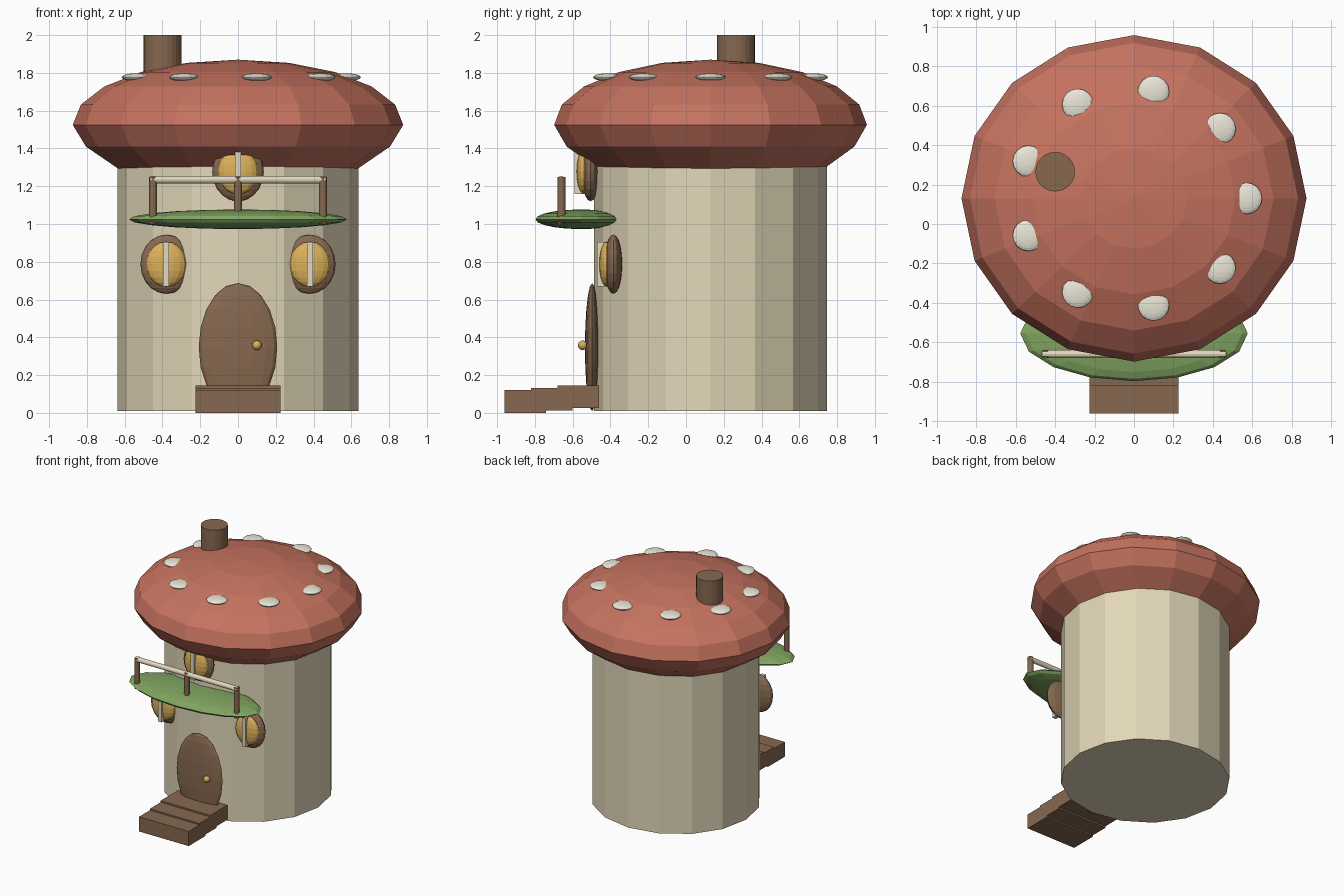
import bpy, math

if "Cube" in bpy.data.objects:
    bpy.data.objects.remove(bpy.data.objects["Cube"])


def material(name, r, g, b):
    m = bpy.data.materials.new(name)
    m.diffuse_color = (r, g, b, 1)
    m.use_nodes = True
    m.node_tree.nodes["Principled BSDF"].inputs["Base Color"].default_value = m.diffuse_color
    return m


CREAM = material("cream", 0.76, 0.68, 0.48)
RED = material("red", 0.56, 0.17, 0.115)
WHITE = material("white", 0.82, 0.79, 0.68)
BROWN = material("brown", 0.24, 0.14, 0.08)
GREEN = material("green", 0.22, 0.38, 0.12)
GOLD = material("gold", 0.72, 0.44, 0.10)
PALE = material("pale", 0.78, 0.70, 0.52)


def finish(name, mat, scale=(1, 1, 1)):
    ob = bpy.context.object
    ob.name = name
    ob.scale = scale
    ob.data.materials.append(mat)
    return ob


def ball(name, loc, radii, mat, segs=16, rings=10):
    bpy.ops.mesh.primitive_uv_sphere_add(segments=segs, ring_count=rings, radius=1, location=loc)
    return finish(name, mat, radii)


def box(name, lo, hi, mat):
    bpy.ops.mesh.primitive_cube_add(size=1, location=[(a + b) / 2 for a, b in zip(lo, hi)])
    return finish(name, mat, [b - a for a, b in zip(lo, hi)])


def post(name, x, y, z0, z1, r, mat, sides=16, ry=None):
    bpy.ops.mesh.primitive_cylinder_add(vertices=sides, radius=1, depth=1, location=(x, y, (z0 + z1) / 2))
    return finish(name, mat, (r, ry or r, z1 - z0))


def lathe(name, profile, mat, loc, scale, sides=16):
    n = len(profile)
    verts, faces = [], []
    for k in range(sides):
        a = 2 * math.pi * k / sides
        verts += [(r * math.cos(a), r * math.sin(a), z) for r, z in profile]
        b, c = k * n, (k + 1) % sides * n
        faces += [(b + i, c + i, c + i + 1, b + i + 1) for i in range(n - 1)]
    top = len(verts)
    verts.append((0, 0, 1.87))
    faces += [(k * n + n - 1, (k + 1) % sides * n + n - 1, top) for k in range(sides)]
    faces.append([k * n for k in reversed(range(sides))])
    me = bpy.data.meshes.new(name)
    me.from_pydata(verts, [], faces)
    ob = bpy.data.objects.new(name, me)
    bpy.context.collection.objects.link(ob)
    ob.location, ob.scale = loc, scale
    me.materials.append(mat)
    return ob


CY = 0.13  # house axis

# Stem and cap
post("stem_wall", 0, CY, 0.01, 1.31, 0.637, CREAM, 16, 0.617)
lathe("mushroom_cap",
      [(0.72, 1.29), (0.92, 1.41), (1, 1.525), (0.951, 1.632), (0.809, 1.728),
       (0.588, 1.804), (0.309, 1.853)], RED, (0, CY, 0), (0.875, 0.828, 1))

# Ring of cap spots
for i in range(9):
    a = math.radians(40 * i)
    ball(f"cap_spot_{i + 1}", (0.57 * math.cos(a), CY + 0.55 * math.sin(a), 1.777),
         (0.08, 0.08, 0.021), WHITE)

# Chimney
post("chimney", -0.4, 0.265, 1.6, 2.0, 0.1, BROWN, 24)

# Door and knob
ball("door", (0, -0.497, 0.348), (0.208, 0.038, 0.338), BROWN)
ball("door_knob", (0.1, -0.547, 0.358), (0.025, 0.025, 0.025), GOLD)

# Three overlapping steps
for i, (y0, z0) in enumerate([(-0.96, 0), (-0.82, 0.012), (-0.68, 0.025)]):
    box(f"step_{i + 1}", (-0.225, y0, z0), (0.225, y0 + 0.22, z0 + 0.12), BROWN)

# Windows: frame, glowing pane, upright bar
for name, x, y, z in [("left", -0.38, -0.385, 0.787), ("right", 0.38, -0.385, 0.787),
                      ("upper", 0, -0.505, 1.277)]:
    ball(f"{name}_window_frame", (x, y, z), (0.137, 0.048, 0.157), BROWN)
    ball(f"{name}_window_pane", (x, y - 0.035, z), (0.105, 0.04, 0.12), GOLD)
    box(f"{name}_window_bar", (x - 0.016, y - 0.085, z - 0.118),
        (x + 0.016, y - 0.045, z + 0.118), PALE)

# Leaf balcony with railing
ball("balcony", (0, -0.555, 1.025), (0.577, 0.242, 0.052), GREEN)
for i, x in enumerate((-0.45, 0, 0.45)):
    post(f"railing_post_{i + 1}", x, -0.66, 1.0, 1.25, 0.021, BROWN, 12)
rail = post("railing_bar", 0, -0.66, 1.235 - 0.465, 1.235 + 0.465, 0.02, PALE, 12)
rail.rotation_euler.y = math.pi / 2
